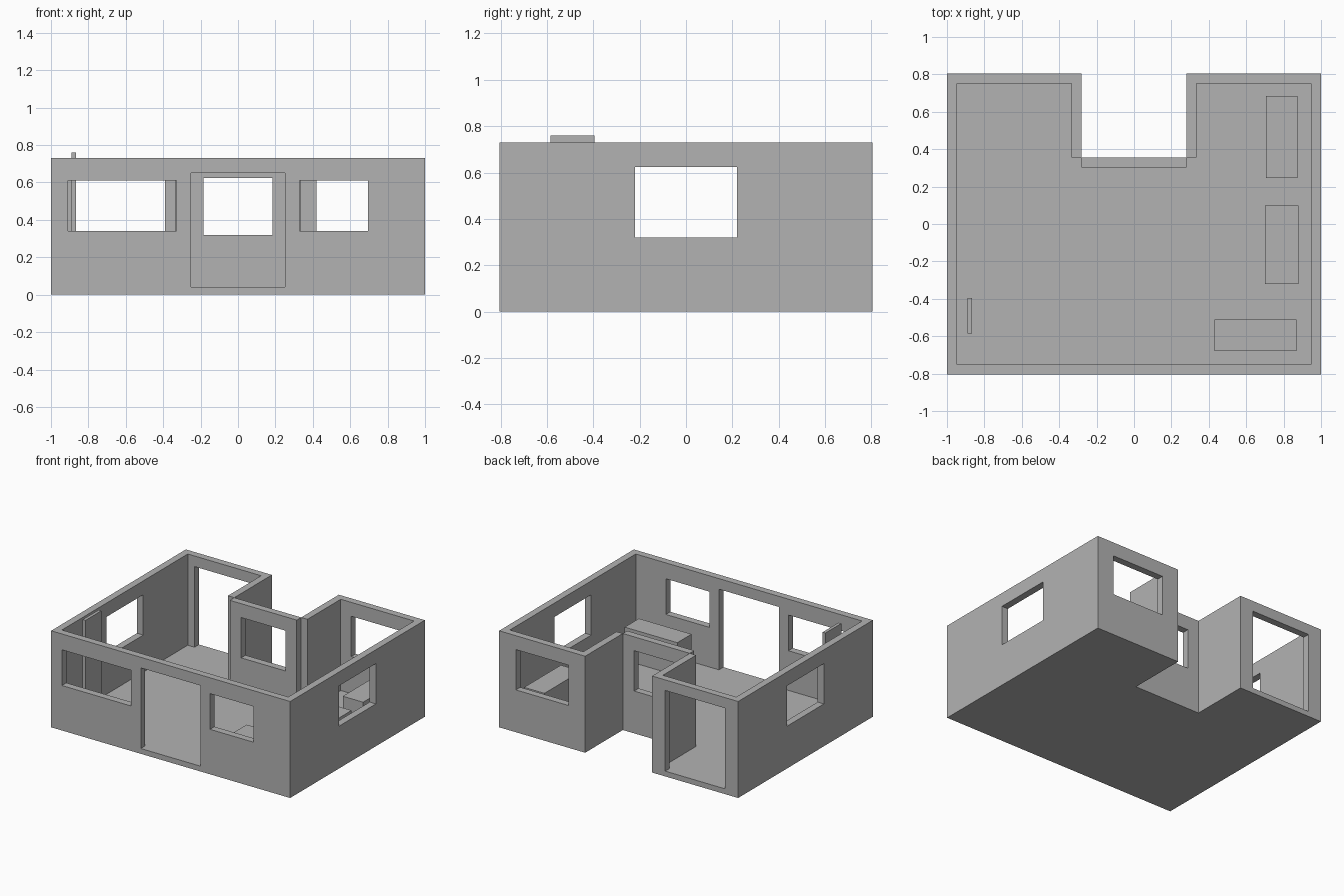
import bpy
import bmesh
from mathutils import Matrix, Vector

old = bpy.data.objects.get("Cube")
if old:
    bpy.data.objects.remove(old, do_unlink=True)

GREY = (0.45, 0.45, 0.45, 1)
grey = bpy.data.materials.new("plain grey")
grey.use_nodes = True
grey.diffuse_color = GREY
grey.node_tree.nodes["Principled BSDF"].inputs["Base Color"].default_value = GREY

X, Y = 1.0, 0.805          # outer half sizes
T = 0.053                  # wall thickness
NX, NY = 0.28, 0.355       # rear recess half width and depth line
FLOOR, TOP = 0.04, 0.73


def finish(name, bm):
    bmesh.ops.recalc_face_normals(bm, faces=bm.faces)
    mesh = bpy.data.meshes.new(name)
    bm.to_mesh(mesh)
    bm.free()
    mesh.materials.append(grey)
    obj = bpy.data.objects.new(name, mesh)
    bpy.context.collection.objects.link(obj)
    return obj


def add_box(bm, xs, ys, zs):
    lo, hi = Vector((xs[0], ys[0], zs[0])), Vector((xs[1], ys[1], zs[1]))
    matrix = Matrix.Translation((lo + hi) / 2) @ Matrix.Diagonal((*(hi - lo), 1))
    bmesh.ops.create_cube(bm, size=1, matrix=matrix)


def box(name, *spans):
    bm = bmesh.new()
    add_box(bm, *spans)
    return finish(name, bm)


def prism(name, half, z0, z1):
    """Extrude a plan given by its +x half, mirrored in x."""
    plan = half + [(-x, y) for x, y in reversed(half)]
    bm = bmesh.new()
    face = bm.faces.new([bm.verts.new((x, y, z0)) for x, y in plan])
    new = bmesh.ops.extrude_face_region(bm, geom=[face])["geom"]
    bmesh.ops.translate(bm, vec=(0, 0, z1 - z0),
                        verts=[v for v in new if isinstance(v, bmesh.types.BMVert)])
    return finish(name, bm)


def cut(obj, openings):
    bm = bmesh.new()
    for spans in openings:
        add_box(bm, *spans)
    cutter = finish("opening_cutter", bm)
    cutter.hide_render = True
    mod = obj.modifiers.new("openings", "BOOLEAN")
    mod.operation, mod.solver, mod.object = "DIFFERENCE", "EXACT", cutter
    bpy.context.view_layer.objects.active = obj
    bpy.ops.object.modifier_apply(modifier=mod.name)
    bpy.data.objects.remove(cutter, do_unlink=True)


# Floor slab with the rear recess
outer = [(NX, NY), (NX, Y), (X, Y), (X, -Y)]
prism("floor", outer, 0, FLOOR)

# Outer walls as one thin open ring, plus the wall closing the recess
inner = [(NX + T, NY), (NX + T, Y - T), (X - T, Y - T), (X - T, T - Y)]
bm = bmesh.new()
ring = outer + [(-x, y) for x, y in reversed(outer)]
ring += [(-x, y) for x, y in inner] + list(reversed(inner))
face = bm.faces.new([bm.verts.new((x, y, FLOOR)) for x, y in ring])
new = bmesh.ops.extrude_face_region(bm, geom=[face])["geom"]
bmesh.ops.translate(bm, vec=(0, 0, TOP - FLOOR),
                    verts=[v for v in new if isinstance(v, bmesh.types.BMVert)])
walls = finish("outer_walls", bm)
recess = box("recess_wall", (-NX, NX), (NY - T, NY), (FLOOR, TOP))

# Windows and doorways
front, back = (-Y - 0.1, -Y + 0.1), (Y - 0.1, Y + 0.1)
low, tall, door = (0.34, 0.61), (0.32, 0.625), (FLOOR - 0.02, 0.65)
cut(walls, [
    ((-0.91, -0.33), front, low),
    ((0.33, 0.695), front, low),
    ((-0.25, 0.25), front, door),
    ((0.42, 0.86), back, tall),
    ((-0.89, -0.39), back, door),
    ((X - 0.1, X + 0.1), (-0.22, 0.22), tall),
    ((-X - 0.1, -X + 0.1), (-0.22, 0.22), tall),
])
cut(recess, [((-0.185, 0.185), (NY - 0.1, NY + 0.1), tall)])

# Low furniture blocks and an upright panel
box("front_cabinet", (0.43, 0.87), (-0.68, -0.51), (FLOOR, 0.29))
box("side_cabinet", (0.70, 0.88), (-0.32, 0.10), (FLOOR, 0.285))
box("rear_cabinet", (0.705, 0.875), (0.245, 0.685), (FLOOR, 0.29))
box("upright_panel", (-0.89, -0.867), (-0.585, -0.395), (FLOOR, 0.76))
